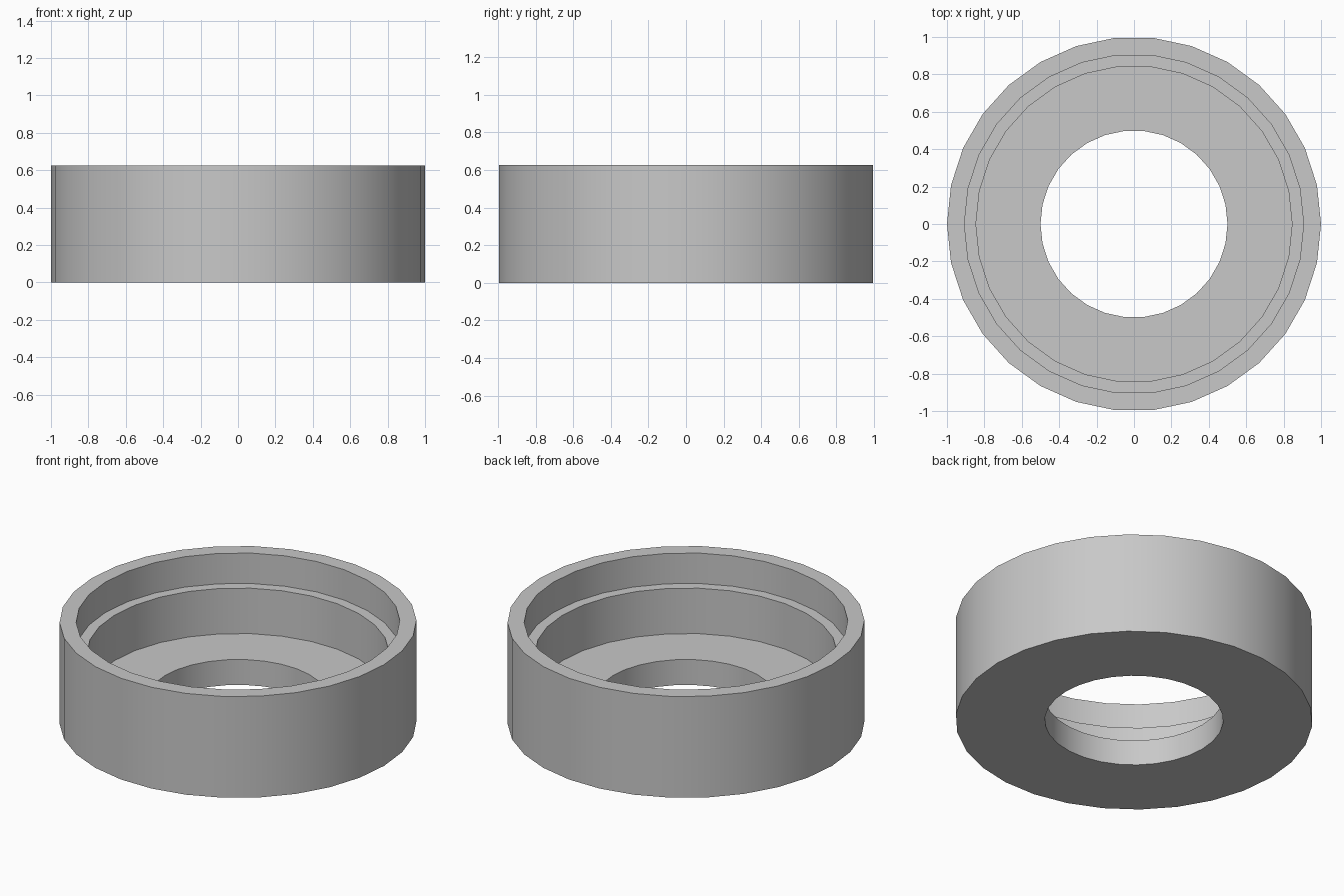
import bpy
import bmesh
from math import cos, sin, tau, radians

SIDES = 30

cube = bpy.data.objects.get("Cube")
if cube:
    bpy.data.objects.remove(cube, do_unlink=True)


def make_material(name, rgb):
    mat = bpy.data.materials.new(name)
    mat.use_nodes = True
    color = (*rgb, 1.0)
    mat.diffuse_color = color
    mat.node_tree.nodes["Principled BSDF"].inputs["Base Color"].default_value = color
    return mat


def lathe(name, profile, mat):
    """Revolve a closed (radius, height) profile around the z axis."""
    bm = bmesh.new()
    rings = [[bm.verts.new((r * cos(tau * i / SIDES), r * sin(tau * i / SIDES), z))
              for i in range(SIDES)] for r, z in profile]
    for k, ring in enumerate(rings):
        following = rings[(k + 1) % len(rings)]
        for i in range(SIDES):
            j = (i + 1) % SIDES
            bm.faces.new((ring[i], ring[j], following[j], following[i]))
    bmesh.ops.recalc_face_normals(bm, faces=bm.faces)
    mesh = bpy.data.meshes.new(name)
    bm.to_mesh(mesh)
    bm.free()
    mesh.materials.append(mat)
    obj = bpy.data.objects.new(name, mesh)
    bpy.context.collection.objects.link(obj)
    return obj


# Stepped cup ring: outer wall, rim, ledge, recessed floor, central hole
grey = make_material("light grey", (0.58, 0.58, 0.58))
profile = [
    (1.0, 0.0), (1.0, 0.626),
    (0.907, 0.626), (0.907, 0.438),
    (0.845, 0.438), (0.845, 0.157),
    (0.5, 0.157), (0.5, 0.0),
]
ring = lathe("stepped_ring", profile, grey)

# Smooth round walls with crisp rims
bpy.ops.object.select_all(action="DESELECT")
ring.select_set(True)
bpy.context.view_layer.objects.active = ring
bpy.ops.object.shade_smooth_by_angle(angle=radians(30))
